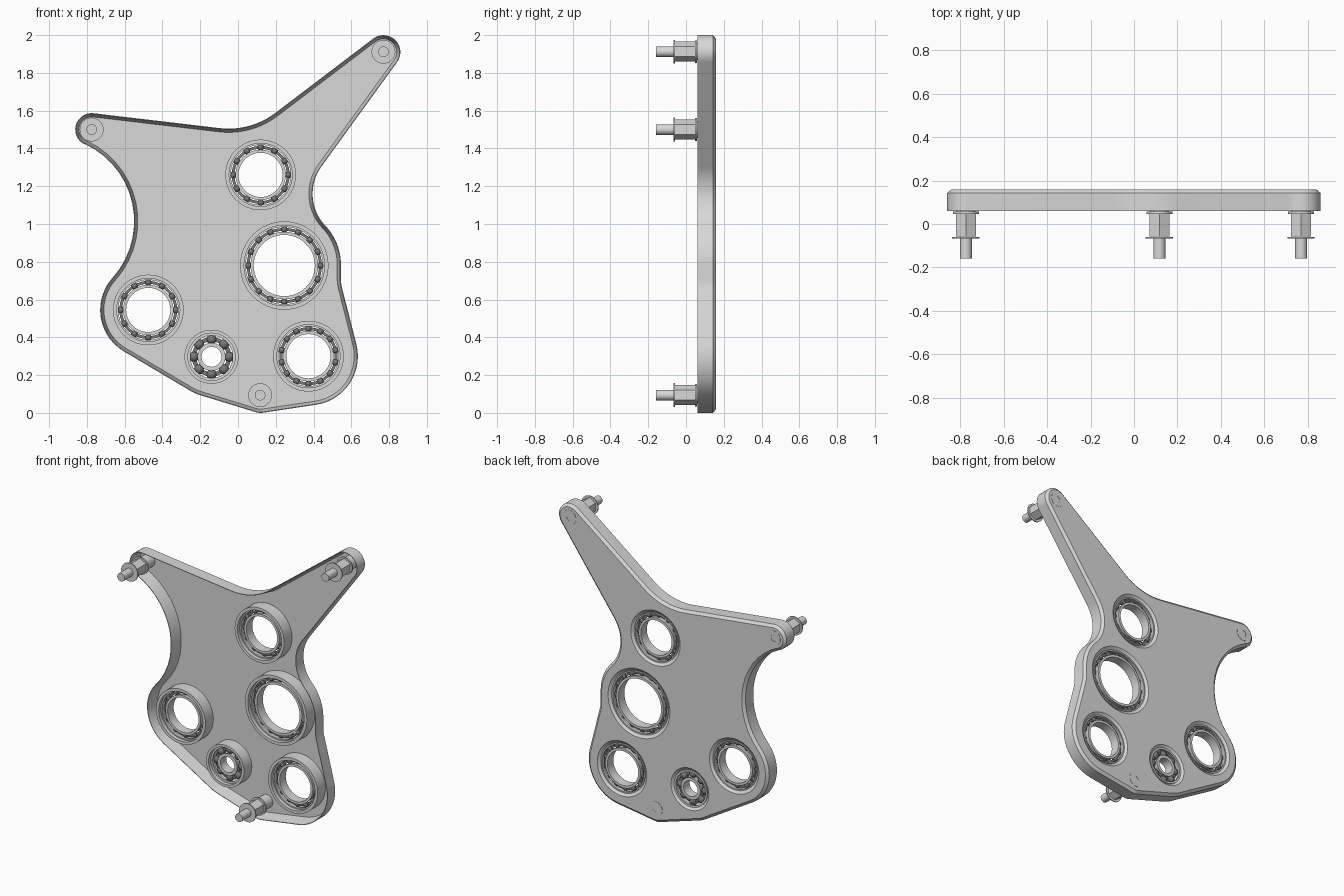
import bpy, bmesh
from math import sin, cos, pi, tau, atan2, asin, hypot

if "Cube" in bpy.data.objects:
    bpy.data.objects.remove(bpy.data.objects["Cube"])


def material(name, value):
    mat = bpy.data.materials.new(name)
    mat.use_nodes = True
    mat.diffuse_color = (value, value, value, 1)
    mat.node_tree.nodes["Principled BSDF"].inputs["Base Color"].default_value = mat.diffuse_color
    return mat


LIGHT = material("light_grey", 0.69)
DARK = material("dark_grey", 0.19)

FRONT, FLOOR, BACK = 0.06, 0.145, 0.158

# Plate outline: circles (x, z, radius) joined by tangents; negative radius curves inward
CIRCLES = [
    (0.77, 1.91, 0.09), (-0.05, 1.915, -0.41), (-0.775, 1.50, 0.087),
    (-1.0, 1.015, -0.45), (-0.475, 0.545, 0.255), (-0.14, 0.30, 0.215),
    (0.12, 0.095, 0.095), (0.375, 0.30, 0.26), (0.745, 0.71, -0.20),
    (0.245, 0.785, 0.30), (0.64, 1.16, -0.245)]
# Bearings: x, z, boss radius, seat radius, bore radius, ball radius, ball count
BEARINGS = [
    (0.12, 1.26, 0.187, 0.167, 0.117, 0.018, 12),
    (0.245, 0.78, 0.234, 0.213, 0.162, 0.018, 16),
    (-0.475, 0.545, 0.187, 0.167, 0.117, 0.018, 12),
    (0.373, 0.30, 0.187, 0.167, 0.117, 0.018, 14),
    (-0.14, 0.297, 0.143, 0.125, 0.053, 0.027, 8)]
STUDS = [(0.77, 1.912), (-0.775, 1.50), (0.117, 0.094)]


def finish(bm, name, mat=LIGHT, smooth=True):
    bmesh.ops.recalc_face_normals(bm, faces=bm.faces)
    mesh = bpy.data.meshes.new(name)
    bm.to_mesh(mesh)
    bm.free()
    obj = bpy.data.objects.new(name, mesh)
    bpy.context.collection.objects.link(obj)
    mesh.materials.append(mat)
    if smooth:
        shade(obj)
    return obj


def shade(obj):
    bpy.ops.object.select_all(action='DESELECT')
    obj.select_set(True)
    bpy.context.view_layer.objects.active = obj
    bpy.ops.object.shade_smooth_by_angle(angle=0.6)


def skin(bm, loops, wrap=False):
    """Join equal loops of points with quads, capping the ends unless wrapped."""
    rings = [[bm.verts.new(p) for p in loop] for loop in loops]
    pairs = list(zip(rings, rings[1:])) + ([(rings[-1], rings[0])] if wrap else [])
    for a, b in pairs:
        for i in range(len(a)):
            j = (i + 1) % len(a)
            bm.faces.new((a[i], a[j], b[j], b[i]))
    if not wrap:
        bm.faces.new(rings[0])
        bm.faces.new(rings[-1])


def lathe(bm, x, z, profile, wrap=True, sides=48):
    """Turn (radius, y) points around an axis along y."""
    skin(bm, [[(x + r * sin(tau * i / sides), y, z + r * cos(tau * i / sides))
               for i in range(sides)] for r, y in profile], wrap)


def rod(bm, x, z, r, y0, y1, sides=32):
    lathe(bm, x, z, [(r, y0), (r, y1)], False, sides)


def outline(inset, y, steps=14):
    """Plate edge moved inward by inset, at depth y."""
    n = len(CIRCLES)
    angles = []
    for i, (x, z, r) in enumerate(CIRCLES):
        x2, z2, r2 = CIRCLES[(i + 1) % n]
        lean = max(-1, min(1, (r2 - r) / hypot(x2 - x, z2 - z)))
        angles.append(atan2(z2 - z, x2 - x) - asin(lean) - pi / 2)
    points = []
    for i, (x, z, r) in enumerate(CIRCLES):
        start = angles[i - 1]
        turn = (angles[i] - start + pi) % tau - pi
        for k in range(steps + 1):
            a = start + turn * k / steps
            points.append((x + (r - inset) * cos(a), y, z + (r - inset) * sin(a)))
    return points


# Thin tray-shaped plate: chamfered back, narrow rim, sloping inner wall
bm = bmesh.new()
skin(bm, [outline(0.018, BACK), outline(0, BACK - 0.015), outline(0, FRONT),
          outline(0.004, FRONT), outline(0.02, FLOOR)])
plate = finish(bm, "plate", smooth=False)

# Bearing openings
bm = bmesh.new()
for x, z, boss, *rest in BEARINGS:
    rod(bm, x, z, boss, 0, 0.3, 48)
cutter = finish(bm, "opening_cutter", smooth=False)
cutter.hide_render = True
cutter.hide_viewport = True
cut = plate.modifiers.new("openings", 'BOOLEAN')
cut.operation = 'DIFFERENCE'
cut.solver = 'EXACT'
cut.object = cutter
bpy.context.view_layer.objects.active = plate
bpy.ops.object.modifier_apply(modifier=cut.name)
bpy.data.objects.remove(cutter)
shade(plate)

for n, (x, z, boss, seat, bore, ball, count) in enumerate(BEARINGS, 1):
    # Housing sleeve, countersunk at the back
    bm = bmesh.new()
    lathe(bm, x, z, [(seat, FRONT), (boss, FRONT), (boss, BACK),
                     (seat, BACK - 0.015)])
    finish(bm, f"bearing_housing_{n}")

    # Grooved outer and inner races
    y0, y1 = FRONT + 0.025, BACK - 0.008
    mid = (y0 + y1) / 2
    pitch = (seat + bore) / 2 + 0.004
    gap = ball * 0.7
    arc = [-0.7 + 1.4 * k / 8 for k in range(9)]
    for part, edge, side in (("outer", seat, 1), ("inner", bore, -1)):
        bm = bmesh.new()
        lip = pitch + side * gap
        groove = [(pitch + side * max(gap, ball * cos(a)), mid + ball * sin(a))
                  for a in arc]
        lathe(bm, x, z, [(edge, y0), (lip, y0)] + groove + [(lip, y1), (edge, y1)])
        finish(bm, f"{part}_race_{n}")

    # Dark balls and the cage between them
    bm = bmesh.new()
    for k in range(count):
        a = tau * k / count
        made = bmesh.ops.create_uvsphere(bm, u_segments=16, v_segments=10, radius=ball)
        bmesh.ops.translate(bm, verts=made["verts"],
                            vec=(x + pitch * sin(a), mid, z + pitch * cos(a)))
    finish(bm, f"balls_{n}", DARK)
    bm = bmesh.new()
    inner, outer = pitch - gap * 0.6, pitch + gap * 0.6
    lathe(bm, x, z, [(inner, mid - 0.01), (outer, mid - 0.01),
                     (outer, mid + 0.01), (inner, mid + 0.01)])
    finish(bm, f"ball_cage_{n}", DARK)

for n, (x, z) in enumerate(STUDS, 1):
    # Spacer rising from the tray floor, with a washer on it
    bm = bmesh.new()
    rod(bm, x, z, 0.045, 0.055, FLOOR + 0.005)
    rod(bm, x, z, 0.06, 0.047, 0.057)
    finish(bm, f"spacer_{n}")

    # Hexagonal standoff
    bm = bmesh.new()
    rod(bm, x, z, 0.053, -0.058, 0.048, 6)
    finish(bm, f"hex_standoff_{n}")

    # Thin washer and threaded pin
    bm = bmesh.new()
    rod(bm, x, z, 0.063, -0.066, -0.059)
    rod(bm, x, z, 0.028, -0.158, -0.06)
    finish(bm, f"front_pin_{n}")

    # Screw head on the back, with a socket
    bm = bmesh.new()
    lathe(bm, x, z, [(0.05, BACK - 0.005), (0.05, BACK + 0.002), (0.022, BACK + 0.002),
                     (0.022, BACK - 0.004)], False, 30)
    finish(bm, f"screw_head_{n}")
